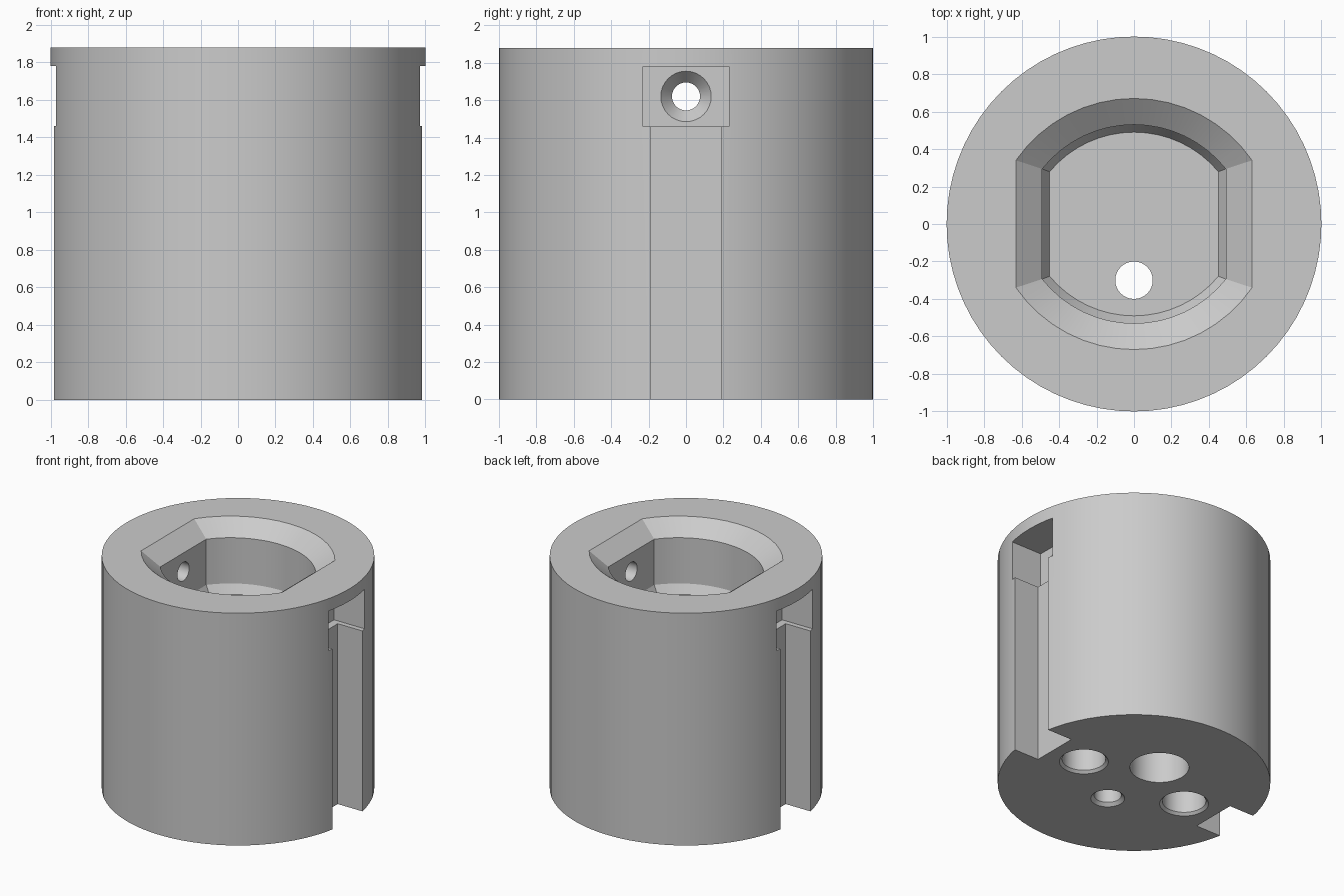
import bpy, bmesh, math

cube = bpy.data.objects.get("Cube")
if cube:
    bpy.data.objects.remove(cube, do_unlink=True)

HEIGHT = 1.88

steel = bpy.data.materials.new("plain_grey")
steel.use_nodes = True
grey = (0.6, 0.6, 0.6, 1)
steel.diffuse_color = grey
steel.node_tree.nodes["Principled BSDF"].inputs["Base Color"].default_value = grey


def loft(name, rings):
    """Closed solid skinned through rings of points, all of one length."""
    bm = bmesh.new()
    loops = [[bm.verts.new(p) for p in ring] for ring in rings]
    n = len(loops[0])
    for a, b in zip(loops, loops[1:]):
        for i in range(n):
            j = (i + 1) % n
            bm.faces.new((a[i], a[j], b[j], b[i]))
    bm.faces.new(loops[0])
    bm.faces.new(loops[-1])
    bmesh.ops.recalc_face_normals(bm, faces=bm.faces)
    mesh = bpy.data.meshes.new(name)
    bm.to_mesh(mesh)
    bm.free()
    mesh.materials.append(steel)
    ob = bpy.data.objects.new(name, mesh)
    bpy.context.scene.collection.objects.link(ob)
    return ob


def circle(r, n):
    return [(r * math.cos(math.tau * i / n), r * math.sin(math.tau * i / n)) for i in range(n)]


def turned_z(name, x, y, profile, n=32):
    """Round solid along z from (radius, z) pairs."""
    return loft(name, [[(x + u, y + v, z) for u, v in circle(r, n)] for r, z in profile])


def turned_x(name, z, profile, n=32):
    """Round solid along x from (radius, x) pairs."""
    return loft(name, [[(x, u, z + v) for u, v in circle(r, n)] for r, x in profile])


def block(name, x0, x1, half_width, z0, z1):
    w = half_width
    corners = [(x0, -w), (x1, -w), (x1, w), (x0, w)]
    return loft(name, [[(x, y, z) for x, y in corners] for z in (z0, z1)])


def pocket_ring(inset, z, steps=16):
    """Two flats joined by two arcs, shrunk by an inset."""
    flat, radius, shift = 0.63 - inset, 0.766 - inset, 0.096
    half = math.asin(flat / radius)
    arc = []
    for i in range(steps + 1):
        a = half - 2 * half * i / steps
        arc.append((radius * math.sin(a), radius * math.cos(a) - shift))
    return [(x, y, z) for x, y in arc] + [(-x, -y, z) for x, y in arc]


# Main cylinder
body = turned_z("socket_body", 0, 0, [(1, 0), (1, HEIGHT)], 72)

# Chamfered pocket in the top
cutters = [loft("pocket_cutter", [
    pocket_ring(0, HEIGHT + 0.1), pocket_ring(0, HEIGHT),
    pocket_ring(0.14, 1.77), pocket_ring(0.14, 1.40), pocket_ring(0.18, 1.33)])]

# Side slots, notches and countersunk cross holes
for side, s in (("left", 1), ("right", -1)):
    cutters += [
        block(side + "_slot_cutter", s * 0.76, s * 1.2, 0.19, -0.1, 1.5),
        block(side + "_notch_cutter", s * 0.70, s * 1.2, 0.23, 1.46, 1.78),
        turned_x(side + "_screw_cutter", 1.62, [
            (0.075, s * 0.3), (0.075, s * 0.63), (0.135, s * 0.70), (0.135, s * 0.8)]),
        turned_z(side + "_bottom_hole_cutter", s * 0.48, 0, [
            (0.18, -0.1), (0.18, 0), (0.16, 0.02), (0.16, 0.6)]),
    ]

# Holes in the underside, the front one going right through
cutters += [
    turned_z("back_hole_cutter", 0, 0.29, [(0.217, -0.1), (0.217, 0.6)]),
    turned_z("through_hole_cutter", 0, -0.3, [
        (0.125, -0.1), (0.125, 0), (0.1, 0.025), (0.1, 1.5)]),
]

for cutter in cutters:
    cut = body.modifiers.new(cutter.name, "BOOLEAN")
    cut.operation = "DIFFERENCE"
    cut.solver = "EXACT"
    cut.object = cutter

# Bake the cuts, then drop the cutters
bpy.context.view_layer.update()
baked = bpy.data.meshes.new_from_object(body.evaluated_get(bpy.context.evaluated_depsgraph_get()))
body.modifiers.clear()
body.data = baked
baked.materials.clear()
baked.materials.append(steel)
for cutter in cutters:
    bpy.data.objects.remove(cutter, do_unlink=True)

bpy.ops.object.select_all(action="DESELECT")
body.select_set(True)
bpy.context.view_layer.objects.active = body
bpy.ops.object.shade_smooth_by_angle(angle=math.radians(20))
